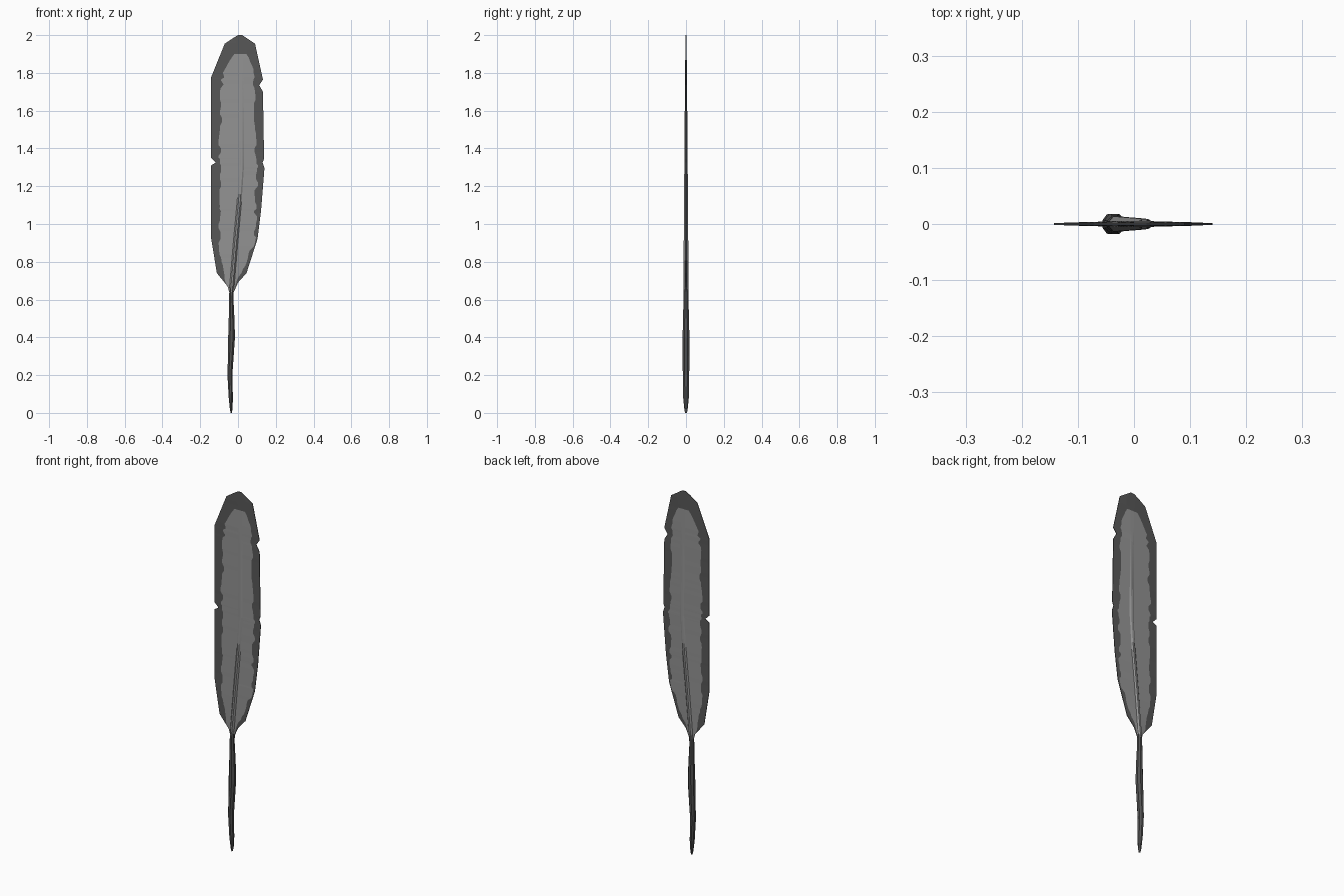
import bpy, bmesh, math, random

if "Cube" in bpy.data.objects:
    bpy.data.objects.remove(bpy.data.objects["Cube"])
random.seed(4)

def material(name, v):
    m = bpy.data.materials.new(name)
    m.diffuse_color = (v, v, v, 1)
    m.use_nodes = True
    m.node_tree.nodes["Principled BSDF"].inputs["Base Color"].default_value = m.diffuse_color
    return m

light = material("light grey", 0.29)
dark = material("dark grey", 0.095)
quill_grey = material("quill grey", 0.085)

def at(profile, z):
    """Linear lookup in a (z, value) profile."""
    if z <= profile[0][0]:
        return profile[0][1]
    for (z0, a), (z1, b) in zip(profile, profile[1:]):
        if z <= z1:
            return a + (b - a) * (z - z0) / (z1 - z0)
    return profile[-1][1]

def finish(bm, name, mats):
    bmesh.ops.remove_doubles(bm, verts=bm.verts, dist=1e-5)
    bmesh.ops.recalc_face_normals(bm, faces=bm.faces)
    me = bpy.data.meshes.new(name)
    bm.to_mesh(me)
    bm.free()
    for m in mats:
        me.materials.append(m)
    ob = bpy.data.objects.new(name, me)
    bpy.context.collection.objects.link(ob)
    return ob

# Outline of the vane, with small splits in its edges
left = [(0.64, -0.047), (0.67, -0.055), (0.74, -0.112), (0.93, -0.143), (1.31, -0.143), (1.325, -0.118),
        (1.35, -0.143), (1.775, -0.143), (1.955, -0.07), (1.985, -0.025), (2.0, 0.0)]
right = [(0.64, -0.022), (0.69, 0.0), (0.74, 0.045), (0.92, 0.103), (1.07, 0.122), (1.295, 0.14), (1.325, 0.13),
         (1.345, 0.138), (1.70, 0.132), (1.735, 0.112), (1.765, 0.132), (1.955, 0.09), (1.985, 0.045), (2.0, 0.022)]
# Pale inner field and the shaft line
pale_l = [(0.64, -0.046), (0.72, -0.075), (0.8, -0.088), (0.93, -0.1), (1.3, -0.097),
          (1.7, -0.092), (1.8, -0.075), (1.86, -0.04), (1.9, -0.01)]
pale_r = [(0.64, -0.023), (0.72, 0.0), (0.78, 0.045), (0.93, 0.09), (1.3, 0.1),
          (1.6, 0.09), (1.82, 0.085), (1.87, 0.06), (1.9, 0.04)]
shaft = [(0.64, -0.035), (0.9, -0.013), (1.13, 0.008), (1.31, 0.02), (1.7, 0.018), (2.0, 0.011)]
ridge = [(0.64, 0.014), (0.9, 0.012), (1.3, 0.009), (1.8, 0.005), (2.0, 0.002)]

# Vane: front and back sheets, thick at the shaft and thin at the edge
zs = {round(0.64 + 0.02 * i, 3) for i in range(69)} | {z for p in (left, right) for z, _ in p} | {1.9}
zs = sorted(zs)
bm = bmesh.new()
rows = []
jl = jr = 0.0
for i, z in enumerate(zs):
    if i % 2 == 0:
        jl, jr = random.uniform(-0.01, 0.01), random.uniform(-0.01, 0.01)
    k = min(1, max(0, (z - 0.68) / 0.1))
    l, r, s, h = at(left, z), at(right, z), at(shaft, z), at(ridge, z)
    w = min(0.012, (r - l) * 0.25)
    a = max(l + 0.002, min(at(pale_l, z) + jl * k, s - w - 0.001))
    b = min(r - 0.002, max(at(pale_r, z) + jr * k, s + w + 0.001))
    xs = [l, a, s - w, s - w * 0.4, s + w * 0.4, s + w, b, r]
    xs = sorted(xs)
    ys = [0.0015, min(0.003, h), min(0.005, h), h, h, min(0.005, h), min(0.003, h), 0.0015]
    rows.append([[bm.verts.new((x, sgn * y, z)) for x, y in zip(xs, ys)] for sgn in (-1, 1)])
for i, (lo, hi) in enumerate(zip(rows, rows[1:])):
    pale = zs[i + 1] <= 1.901
    for side in (0, 1):
        p, q = lo[side], hi[side]
        for c in range(7):
            f = bm.faces.new((p[c], p[c + 1], q[c + 1], q[c]))
            f.material_index = 0 if pale and 1 <= c <= 5 else 1
    for c in (0, 7):
        bm.faces.new((lo[0][c], lo[1][c], hi[1][c], hi[0][c])).material_index = 1
for row in (rows[0], rows[-1]):
    bm.faces.new(row[0] + row[1][::-1]).material_index = 1
finish(bm, "vane", [light, dark])

# Quill: eight-sided bare shaft, (z, centre x, half width, half depth)
rings = [(0.0, -0.036, 0.003, 0.005), (0.02, -0.036, 0.007, 0.009), (0.08, -0.038, 0.011, 0.015),
         (0.2, -0.043, 0.013, 0.017), (0.3, -0.038, 0.015, 0.018), (0.4, -0.034, 0.018, 0.018),
         (0.5, -0.034, 0.015, 0.016), (0.6, -0.036, 0.012, 0.013), (0.66, -0.034, 0.011, 0.012),
         (0.72, -0.029, 0.004, 0.006)]
bm = bmesh.new()
loops = []
for z, x, hw, hd in rings:
    c = 1 / math.cos(math.pi / 8)
    angs = [math.tau * (i + 0.5) / 8 for i in range(8)]
    loops.append([bm.verts.new((x + c * hw * math.cos(t), c * hd * math.sin(t), z)) for t in angs])
for p, q in zip(loops, loops[1:]):
    for i in range(8):
        j = (i + 1) % 8
        bm.faces.new((p[i], p[j], q[j], q[i]))
bm.faces.new(loops[0])
bm.faces.new(loops[-1])
finish(bm, "quill", [quill_grey])
